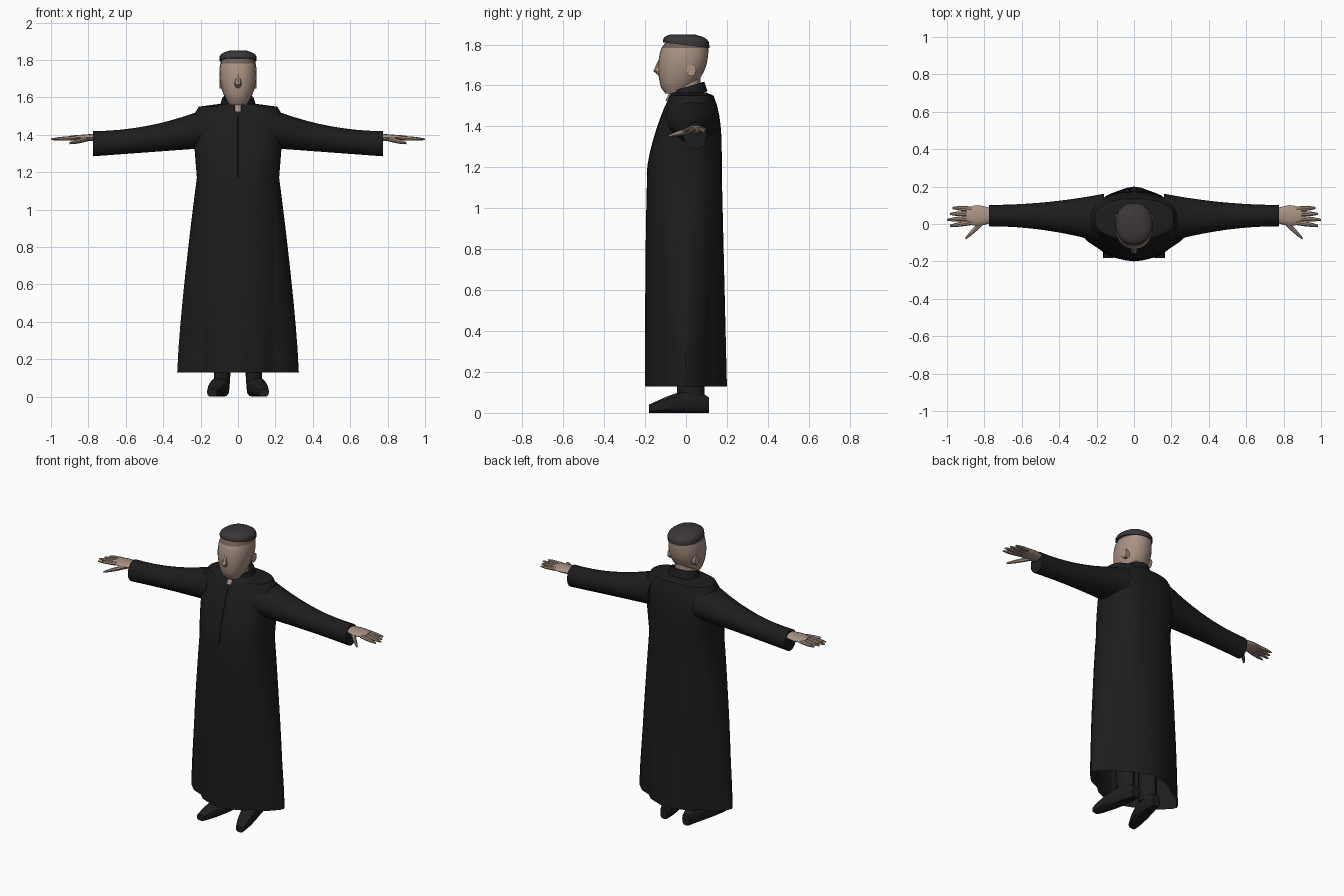
import bpy, bmesh, math
from mathutils import Vector

if "Cube" in bpy.data.objects:
    bpy.data.objects.remove(bpy.data.objects["Cube"], do_unlink=True)


def material(name, *rgb):
    mat = bpy.data.materials.new(name)
    mat.use_nodes = True
    mat.diffuse_color = (*rgb, 1)
    shader = mat.node_tree.nodes["Principled BSDF"]
    shader.inputs["Base Color"].default_value = (*rgb, 1)
    shader.inputs["Roughness"].default_value = .9
    return mat


CLOTH = material("black cloth", .012, .012, .012)
SEAM = material("dark seam", .007, .007, .007)
LEATHER = material("black leather", .014, .013, .014)
SKIN = material("skin", .4, .29, .23)
STUBBLE = material("brown hairline", .16, .12, .1)
HAIR = material("dark hair", .045, .037, .039)
parts = []


def steps(count):
    return [i / count for i in range(count + 1)]


def mix(start, end, t):
    return start + (end - start) * t


def bulge(t):
    return max(0, math.sin(math.pi * t))


def ring(axis, position, low_a, high_a, low_b, high_b, sides=16, power=2, fold=0, tilt=0):
    """Rounded section filling a box on the two axes other than the given one."""
    points = []
    for i in range(sides):
        angle = math.tau * i / sides
        c, s = math.cos(angle), math.sin(angle)
        reach = 1 - fold * (math.sin(2 * angle) ** 2 + .2 * math.sin(6 * angle) ** 2)
        a = mix(low_a, high_a, .5 + reach * math.copysign(abs(c) ** (2 / power), c) / 2)
        b = mix(low_b, high_b, .5 + reach * math.copysign(abs(s) ** (2 / power), s) / 2)
        point = [a, b]
        point.insert(axis, position + tilt * b)
        points.append(Vector(point))
    return points


def loft(name, rings, mat, side=1, open_bottom=False):
    """Skin a row of sections; side -1 builds the mirrored part."""
    bm = bmesh.new()
    rows = [[bm.verts.new((p.x * side, p.y, p.z)) for p in points] for points in rings]
    for lower, upper in zip(rows, rows[1:]):
        for i in range(len(lower)):
            bm.faces.new((lower[i - 1], lower[i], upper[i], upper[i - 1]))
    if not open_bottom:
        bm.faces.new(rows[0])
    bm.faces.new(rows[-1])
    bmesh.ops.recalc_face_normals(bm, faces=bm.faces)
    mesh = bpy.data.meshes.new(name)
    bm.to_mesh(mesh)
    bm.free()
    mesh.materials.append(mat)
    part = bpy.data.objects.new(name, mesh)
    bpy.context.collection.objects.link(part)
    parts.append(part)
    return part


def digit(name, start, end, radius, side):
    """Tapered finger between two points, running mostly along x."""
    start, end = Vector(start), Vector(end)
    rings = []
    for t in steps(4):
        p = start.lerp(end, t)
        r = radius * (1 - .6 * t ** 3)
        rings.append(ring(0, p.x, p.y - r, p.y + r, p.z - r * .8, p.z + r * .8, sides=8))
    loft(name, rings, SKIN, side)


def skirt_ring(t):
    half = mix(.325, .22, t ** 1.3)
    return ring(2, mix(.13, 1.17, t), -half, half, mix(-.2, -.19, t ** 3), mix(.2, .175, t),
                sides=48, power=mix(2, 2.4, t), fold=.16 * (1 - t))


def chest_height(t):
    return mix(1.17, 1.55, t)


def chest_front(t):
    return mix(-.19, -.08, t ** 1.5)


def chest_ring(t):
    half = mix(.22, .25, t) - .04 * t ** 12
    return ring(2, chest_height(t), -half, half, chest_front(t), mix(.175, .135, t ** 4),
                sides=48, power=2.4)


# Robe: folded skirt, chest leaning back to the throat, shoulder top
robe = [skirt_ring(t) for t in steps(8)] + [chest_ring(t) for t in steps(8)[1:]]
robe.append(ring(2, 1.565, -.1, .1, -.07, .1, sides=48))
loft("robe", robe, CLOTH, open_bottom=True)

# Standing collar, rising towards the nape
loft("collar", [ring(2, z, -r, r, -.75 * r, 1.05 * r, tilt=.3)
                for z, r in ((1.54, .1), (1.592, .085), (1.592, .075), (1.54, .07))], CLOTH)

# Throat opening and front closing seam
loft("throat_opening", [ring(2, mix(1.525, 1.58, t), -.028, .028, mix(-.1, -.076, t), 0)
                        for t in steps(2)], SKIN)
loft("front_seam", [ring(2, chest_height(t), -.003, .003, chest_front(t) - .002, chest_front(t) + .004,
                         sides=4) for t in steps(8)[:-1]], SEAM)

# Neck, head with a brown hairline, nose and cropped hair
loft("neck", [ring(2, z, -.062, .062, -.06, .07) for z in (1.5, 1.66)], SKIN)
rings = []
for t in steps(9):
    half = .1 * bulge(.09 + .61 * t) ** .6
    rings.append(ring(2, mix(1.56, 1.81, t), -half, half, -.1 - .036 * bulge(t) ** .5,
                      .11 - .12 * (1 - t) ** 3, sides=20, power=2.2))
head = loft("head", rings, SKIN)
head.data.materials.append(STUBBLE)
for face in head.data.polygons:
    face.material_index = int(face.center.z > 1.785)
loft("nose", [ring(2, z, -half, half, front, -.1, sides=8)
              for z, half, front in ((1.65, .015, -.135), (1.67, .02, -.16), (1.735, .01, -.13))], SKIN)
hair = []
for t in steps(5):
    inset = t ** 4
    half = mix(.1, .045, inset)
    hair.append(ring(2, mix(1.797, 1.85, t), -half, half, mix(-.112, -.075, inset),
                     mix(.114, .04, inset), sides=20, power=2.2, tilt=-.12 * (1 - t)))
loft("hair", hair, HAIR)

for label, side in (("left", 1), ("right", -1)):
    # Sleeve flaring into the shoulder
    sleeve = []
    for t in steps(9):
        flare = (1 - t) ** 2
        sleeve.append(ring(0, mix(.16, .775, t), -.012 - .09 * flare, .102 + .06 * flare,
                           mix(1.33, 1.285, t), 1.42 + .125 * flare))
    loft(label + "_sleeve", sleeve, CLOTH, side)

    # Hand
    palm = []
    for t in steps(5):
        half, thick = .036 + .02 * bulge(t ** 1.5), mix(.022, .011, t)
        palm.append(ring(0, mix(.74, .895, t), .045 - half, .045 + half,
                         1.385 - thick, 1.385 + thick, sides=12))
    loft(label + "_palm", palm, SKIN, side)
    digit(label + "_thumb", (.8, .02, 1.38), (.9, -.076, 1.355), .018, side)
    for i, finger in enumerate(("index", "middle", "third", "little")):
        digit(f"{label}_{finger}_finger", (.87, mix(.008, .032, i), 1.383),
              (1 - .015 * abs(i - 1), mix(-.01, .022, i), 1.376), .014, side)

    # Ear lying close to the head
    loft(label + "_ear", [ring(0, x, 0, .05, 1.645, 1.705, sides=10) for x in (.07, .098)], SKIN, side)

    # Shoe turned outwards, with the trouser leg above
    shoe = []
    for t in steps(8):
        middle, half = mix(.078, .138, t ** 1.3), .048 * bulge(.1 + .8 * t) ** .5
        shoe.append(ring(1, mix(.112, -.182, t), middle - half, middle + half, 0,
                         mix(.075, .04, t) + .045 * bulge(t ** .7), sides=12, power=2.8))
    loft(label + "_shoe", shoe, LEATHER, side)
    loft(label + "_trouser_leg", [ring(2, z, .085 - half, .085 + half, -.045, .09, sides=12)
                                  for z, half in ((.07, .042), (.5, .06))], LEATHER, side)

# Smooth shading with sharp creases kept
bpy.ops.object.select_all(action="DESELECT")
for part in parts:
    part.select_set(True)
bpy.context.view_layer.objects.active = parts[0]
bpy.ops.object.shade_smooth_by_angle(angle=math.radians(35))
